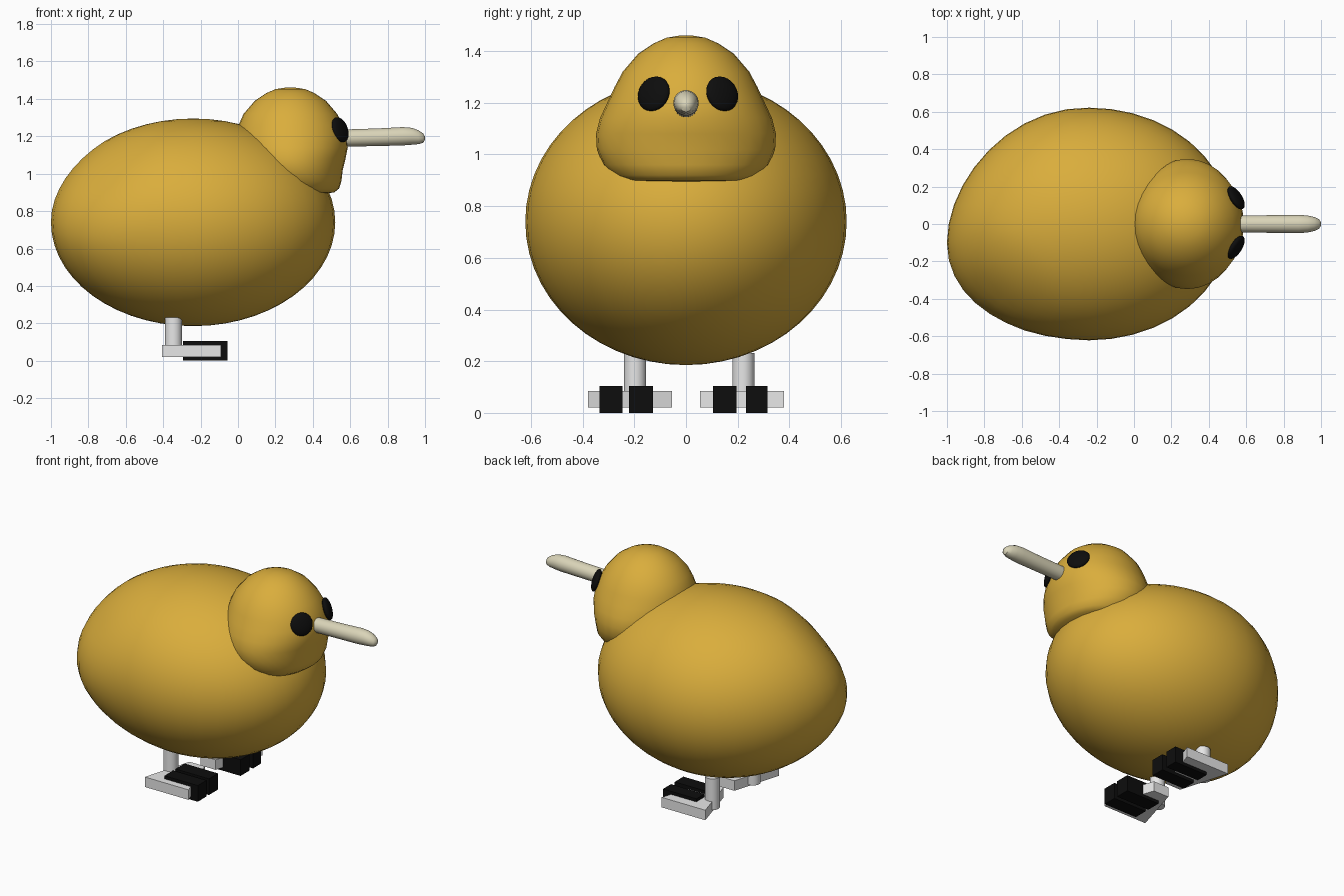
import bpy, bmesh, math
from mathutils import Vector

if "Cube" in bpy.data.objects:
    bpy.data.objects.remove(bpy.data.objects["Cube"], do_unlink=True)


def material(name, color):
    m = bpy.data.materials.new(name)
    m.use_nodes = True
    m.diffuse_color = (*color, 1)
    bsdf = m.node_tree.nodes["Principled BSDF"]
    bsdf.inputs["Base Color"].default_value = (*color, 1)
    bsdf.inputs["Roughness"].default_value = 0.6
    return m


YELLOW = material("golden yellow", (0.70, 0.42, 0.045))
CREAM = material("beak cream", (0.70, 0.66, 0.48))
WHITE = material("foot white", (0.80, 0.80, 0.80))
BLACK = material("black", (0.004, 0.004, 0.004))


def make(name, bm, mat, smooth=True):
    bmesh.ops.recalc_face_normals(bm, faces=bm.faces)
    mesh = bpy.data.meshes.new(name)
    bm.to_mesh(mesh)
    bm.free()
    mesh.materials.append(mat)
    ob = bpy.data.objects.new(name, mesh)
    bpy.context.collection.objects.link(ob)
    if smooth:
        bpy.ops.object.select_all(action="DESELECT")
        ob.select_set(True)
        bpy.context.view_layer.objects.active = ob
        bpy.ops.object.shade_smooth_by_angle(angle=math.radians(40))
    return ob


def loft(rings, n=32):
    """Skin a list of closed rings and cap both ends."""
    bm = bmesh.new()
    rows = [[bm.verts.new(p) for p in ring] for ring in rings]
    for a, b in zip(rows, rows[1:]):
        for i in range(n):
            j = (i + 1) % n
            bm.faces.new((a[i], a[j], b[j], b[i]))
    bm.faces.new(rows[0])
    bm.faces.new(rows[-1])
    return bm


def circle(n=32):
    return [(math.cos(i * math.tau / n), math.sin(i * math.tau / n)) for i in range(n)]


def prism(points, z0, z1):
    bm = bmesh.new()
    base = bm.faces.new([bm.verts.new((x, y, z0)) for x, y in points])
    top = bmesh.ops.extrude_face_region(bm, geom=[base])["geom"]
    for v in top:
        if isinstance(v, bmesh.types.BMVert):
            v.co.z = z1
    return bm


# Body: egg with the tail end swung slightly to one side and a shallow dent
bm = bmesh.new()
bmesh.ops.create_uvsphere(bm, u_segments=40, v_segments=28, radius=1)
dent = Vector((-0.78, -0.38, 1.0))
for v in bm.verts:
    x, y, z = v.co
    v.co = (-0.24 + 0.76 * x, 0.622 * y, 0.74 + 0.555 * z)
    tail = max(0, (-0.3 - v.co.x) / 0.7)
    v.co.y -= 0.1 * tail ** 2
    push = 0.04 * max(0, 1 - (v.co - dent).length / 0.4)
    v.co += Vector((0.5, 0.5, -0.6)) * push
make("body", bm, YELLOW)

# Head: stacked oval sections (height, centre x, half length, half width)
sections = [
    (1.461, 0.28, 0.02, 0.02), (1.452, 0.28, 0.08, 0.075), (1.43, 0.28, 0.13, 0.125),
    (1.39, 0.28, 0.19, 0.185), (1.32, 0.28, 0.25, 0.245), (1.26, 0.283, 0.28, 0.277),
    (1.20, 0.285, 0.297, 0.305), (1.14, 0.285, 0.302, 0.333), (1.08, 0.285, 0.29, 0.348),
    (1.02, 0.29, 0.27, 0.345), (0.96, 0.31, 0.243, 0.32), (0.92, 0.325, 0.215, 0.28),
    (0.90, 0.335, 0.18, 0.25), (0.89, 0.34, 0.10, 0.15),
]
make("head", loft([[(cx + rx * c, ry * s, z) for c, s in circle()]
                   for z, cx, rx, ry in sections]), YELLOW)

# Beak: rounded rod (x, centre height, radius)
rod = [(0.56, 1.19, 0.046), (0.75, 1.195, 0.047), (0.88, 1.20, 0.049),
       (0.93, 1.20, 0.045), (0.965, 1.195, 0.037), (0.99, 1.19, 0.025), (1.0, 1.19, 0.008)]
make("beak", loft([[(x, r * c, z + r * s) for c, s in circle()]
                   for x, z, r in rod]), CREAM)

# Eyes: flattened discs lying against the face
for name, y in (("right_eye", -0.125), ("left_eye", 0.14)):
    bm = bmesh.new()
    bmesh.ops.create_uvsphere(bm, u_segments=24, v_segments=14, radius=1)
    turn = Vector((0.8, 0.5 * math.copysign(1, y), 0.3)).to_track_quat("Z", "Y")
    for v in bm.verts:
        v.co = turn @ Vector((v.co.x * 0.07, v.co.y * 0.07, v.co.z * 0.025))
        v.co += Vector((0.546, y, 1.235))
    make(name, bm, BLACK)

# Legs, feet and toes
for side, s, leg_y, toes in (("right", -1, -0.197, ((-0.335, -0.245), (-0.22, -0.127))),
                             ("left", 1, 0.222, ((0.105, 0.195), (0.233, 0.315)))):
    make(side + "_leg", prism([(-0.345 + 0.045 * c, leg_y + 0.043 * t)
                               for c, t in circle(24)], 0.03, 0.232), WHITE)
    foot = [(-0.405, 0.38), (-0.09, 0.38), (-0.2, 0.055), (-0.31, 0.055)]
    make(side + "_foot", prism([(x, s * y) for x, y in foot], 0.02, 0.085), WHITE, False)
    for i, (a, b) in enumerate(toes):
        box = [(-0.295, a), (-0.055, a), (-0.055, b), (-0.295, b)]
        make(f"{side}_toe_{i + 1}", prism(box, 0, 0.105), BLACK, False)
